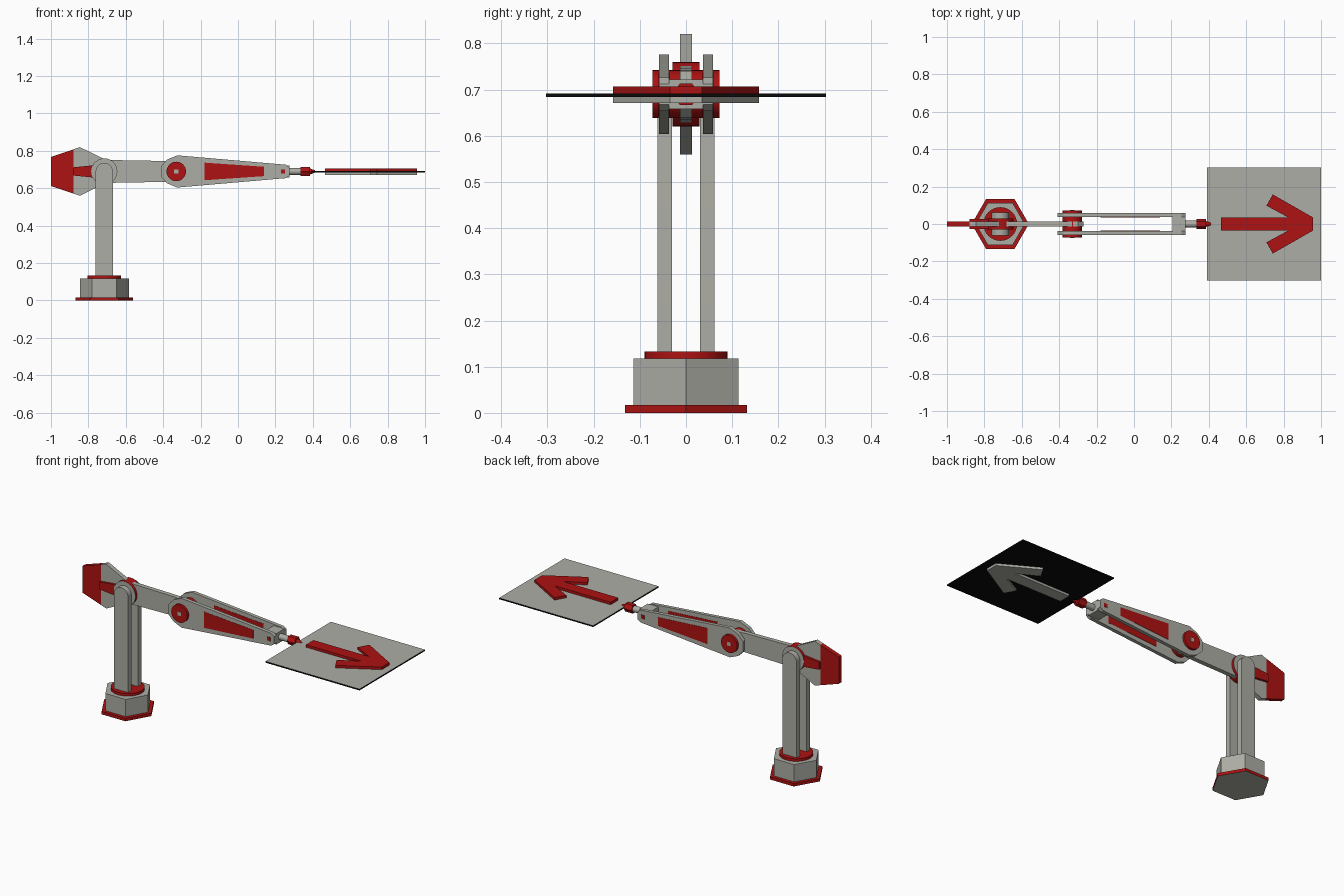
import bpy, bmesh, math
from mathutils import Vector

if "Cube" in bpy.data.objects:
    bpy.data.objects.remove(bpy.data.objects["Cube"])


def material(name, rgb):
    m = bpy.data.materials.new(name)
    m.diffuse_color = (*rgb, 1)
    m.use_nodes = True
    m.node_tree.nodes["Principled BSDF"].inputs["Base Color"].default_value = m.diffuse_color
    return m


GREY = material("warm_grey", (0.42, 0.42, 0.38))
RED = material("deep_red", (0.42, 0.006, 0.006))
BLACK = material("black", (0.003, 0.003, 0.003))

# profile plane -> 3D for each extrusion axis
MAP = {"x": lambda a, b, t: (t, a, b),
       "y": lambda a, b, t: (a, t, b),
       "z": lambda a, b, t: (a, b, t)}


def prism(name, pts, axis, lo, hi, mat, cap=None, rule=None, scale_hi=1.0):
    """Extrude a profile; faces passing the rule (on their normal) use the cap material."""
    bm = bmesh.new()
    ca = sum(p[0] for p in pts) / len(pts)
    cb = sum(p[1] for p in pts) / len(pts)
    f = MAP[axis]
    low = [bm.verts.new(f(a, b, lo)) for a, b in pts]
    top = [bm.verts.new(f(ca + (a - ca) * scale_hi, cb + (b - cb) * scale_hi, hi))
           for a, b in pts]
    bm.faces.new(low[::-1])
    bm.faces.new(top)
    for i in range(len(pts)):
        j = (i + 1) % len(pts)
        bm.faces.new((low[i], low[j], top[j], top[i]))
    bmesh.ops.recalc_face_normals(bm, faces=bm.faces)
    if cap:
        for face in bm.faces:
            face.material_index = int(rule(face.normal))
    me = bpy.data.meshes.new(name)
    bm.to_mesh(me)
    bm.free()
    me.materials.append(mat)
    if cap:
        me.materials.append(cap)
    ob = bpy.data.objects.new(name, me)
    bpy.context.collection.objects.link(ob)
    if len(pts) > 16:
        bpy.context.view_layer.objects.active = ob
        ob.select_set(True)
        bpy.ops.object.shade_smooth_by_angle(angle=math.radians(30))
        ob.select_set(False)
    return ob


def ring(a, b, r, n=32, start=0, sweep=math.tau):
    steps = n if sweep == math.tau else n - 1
    return [(a + r * math.cos(start + sweep * i / steps),
             b + r * math.sin(start + sweep * i / steps)) for i in range(n)]


def rect(a, b, w, h):
    return [(a - w, b - h), (a + w, b - h), (a + w, b + h), (a - w, b + h)]


def mirrored(half):
    """Close an upper half outline (x, height above arm axis) about the arm axis."""
    return [(x, Z + h) for x, h in half] + [(x, Z - h) for x, h in reversed(half)]


CX, Z = -0.715, 0.69      # pedestal centre and arm axis height
ELBOW, WRIST = -0.33, 0.24

# pedestal
prism("base_plate", ring(CX, 0, 0.153, 6), "z", 0, 0.017, RED, GREY, lambda n: n.z < -0.9)
prism("base_block", ring(CX, 0, 0.131, 6), "z", 0.017, 0.118, GREY)
prism("turntable", ring(CX, 0, 0.09), "z", 0.118, 0.133, RED)

# twin posts with rounded tops
post = [(CX - 0.046, 0.13), (CX + 0.046, 0.13)] + ring(CX, Z, 0.046, 17, 0, math.pi)
for s in (-1, 1):
    prism("post", post, "y", *sorted((s * 0.030, s * 0.062)), GREY)

# shoulder hub: red rim, grey faces
prism("shoulder_hub", ring(CX, Z, 0.07), "y", -0.029, 0.029, RED, GREY,
      lambda n: abs(n.y) > 0.9)

# upper arm, with counterweight behind the shoulder
prism("upper_arm", mirrored([(-0.74, 0.062), (-0.40, 0.056), (-0.30, 0.05), (-0.27, 0.025)]),
      "y", -0.013, 0.013, GREY)
prism("counterweight_neck", mirrored([(-0.88, 0.118), (-0.845, 0.130), (-0.76, 0.088),
                                      (-0.715, 0.066)]), "y", -0.0129, 0.0129, GREY)
prism("counterweight", mirrored([(-1.0, 0.078), (-0.88, 0.118)]), "y", -0.013, 0.013, RED)
prism("counterweight_brace", mirrored([(-0.88, 0.022), (-0.76, 0.034)]),
      "y", -0.026, 0.026, RED)

# elbow axle
prism("elbow_axle", ring(ELBOW, Z, 0.052), "y", -0.073, 0.073, RED)

# forearm side plates with inlays and pins
plate = mirrored([(-0.41, 0.030), (-0.378, 0.064), (-0.325, 0.086), (0.255, 0.036),
                  (0.275, 0.022)])
inlay = mirrored([(-0.18, 0.047), (0.14, 0.025)])
for s in (-1, 1):
    def span(a, b):
        return sorted((s * a, s * b))
    prism("forearm_plate", plate, "y", *span(0.037, 0.058), GREY)
    for a, b in ((0.0355, 0.037), (0.058, 0.0595)):
        prism("forearm_inlay", inlay, "y", *span(a, b), RED)
    prism("elbow_pin", rect(ELBOW, Z, 0.011, 0.011), "y", *span(0.072, 0.0745), GREY)
    prism("wrist_pin", rect(WRIST, Z, 0.011, 0.011), "y", *span(0.058, 0.060), RED)

# wrist
prism("wrist_block", rect(0, Z, 0.037, 0.032), "x", 0.205, 0.275, GREY)
prism("wrist_shaft", ring(0, Z, 0.018, 24), "x", 0.27, 0.336, GREY)
prism("wrist_collar", ring(0, Z, 0.027, 6), "x", 0.335, 0.385, RED)
prism("wrist_tip", ring(0, Z, 0.016, 12), "x", 0.385, 0.413, RED, scale_hi=0.35)

# sign panel: grey top, black elsewhere
prism("sign_panel", rect(0.695, 0, 0.305, 0.303), "z", 0.684, 0.692, BLACK, GREY,
      lambda n: n.z > 0.9)

# raised arrow, red above and grey below
half = [(0.465, 0.035), (0.825, 0.035), (0.708, 0.098), (0.742, 0.158), (0.957, 0.035)]
arrow = half + [(x, -y) for x, y in reversed(half)]
prism("arrow_top", arrow, "z", 0.6915, 0.707, RED)
prism("arrow_underside", arrow, "z", 0.671, 0.6845, GREY)
